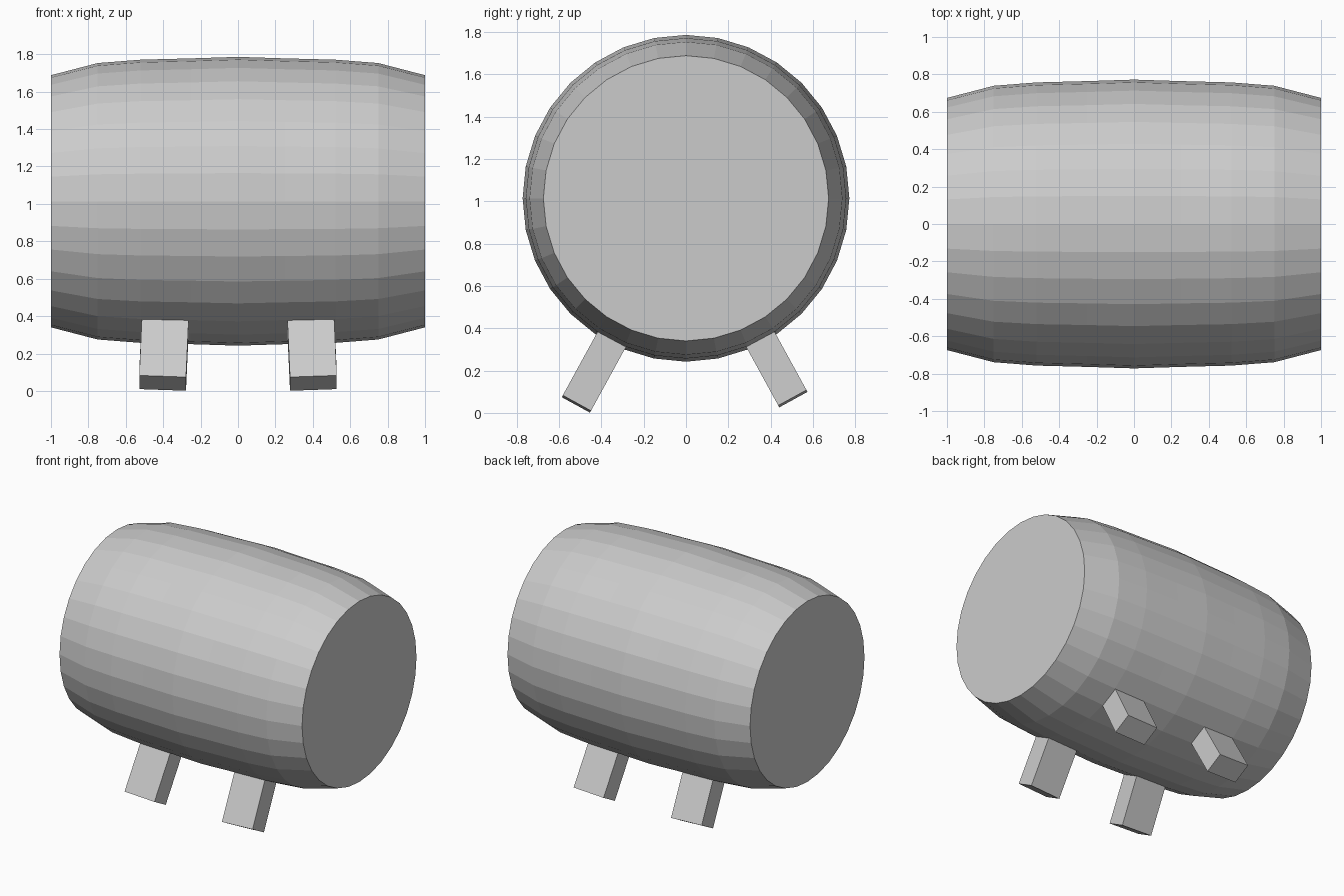
import bpy, bmesh, math
from mathutils import Vector, Matrix

if "Cube" in bpy.data.objects:
    bpy.data.objects.remove(bpy.data.objects["Cube"])

SIDES = 32
AXIS_Z = 1.014


def make_object(name, bm):
    bmesh.ops.recalc_face_normals(bm, faces=bm.faces)
    mesh = bpy.data.meshes.new(name)
    bm.to_mesh(mesh)
    bm.free()
    obj = bpy.data.objects.new(name, mesh)
    bpy.context.collection.objects.link(obj)
    return obj


# Barrel body: rings along x, closed with flat ends
half = [(0.0, 0.772), (0.25, 0.764), (0.52, 0.757), (0.75, 0.739), (1.0, 0.674)]
profile = [(-x, r) for x, r in reversed(half[1:])] + half
bm = bmesh.new()
rings = []
for x, r in profile:
    rings.append([bm.verts.new((x, r * math.sin(2 * math.pi * i / SIDES),
                                AXIS_Z + r * math.cos(2 * math.pi * i / SIDES)))
                  for i in range(SIDES)])
for a, b in zip(rings, rings[1:]):
    for i in range(SIDES):
        j = (i + 1) % SIDES
        bm.faces.new((a[i], a[j], b[j], b[i]))
bm.faces.new(rings[0])
bm.faces.new(rings[-1])
make_object("barrel_body", bm)


# Splayed legs: tilted boxes whose tops sink into the barrel
def leg(name, sx, sy, foot_y, foot_z, length=0.42):
    up = Vector((-sx * 0.04, -sy * 0.48, 0.876)).normalized()
    wide = Vector((1, 0, 0))
    wide = (wide - up * wide.dot(up)).normalized()
    deep = up.cross(wide)
    centre = Vector((sx * 0.403, sy * foot_y, foot_z)) + up * length / 2
    rot = Matrix((wide, deep, up)).transposed().to_4x4()
    bm = bmesh.new()
    bmesh.ops.create_cube(bm, size=1, matrix=Matrix.Translation(centre) @ rot
                          @ Matrix.Diagonal((0.25, 0.152, length, 1)))
    make_object(name, bm)


for side, sx in (("left", -1), ("right", 1)):
    leg("front_leg_" + side, sx, -1, 0.518, 0.042)
    leg("back_leg_" + side, sx, 1, 0.505, 0.067)
